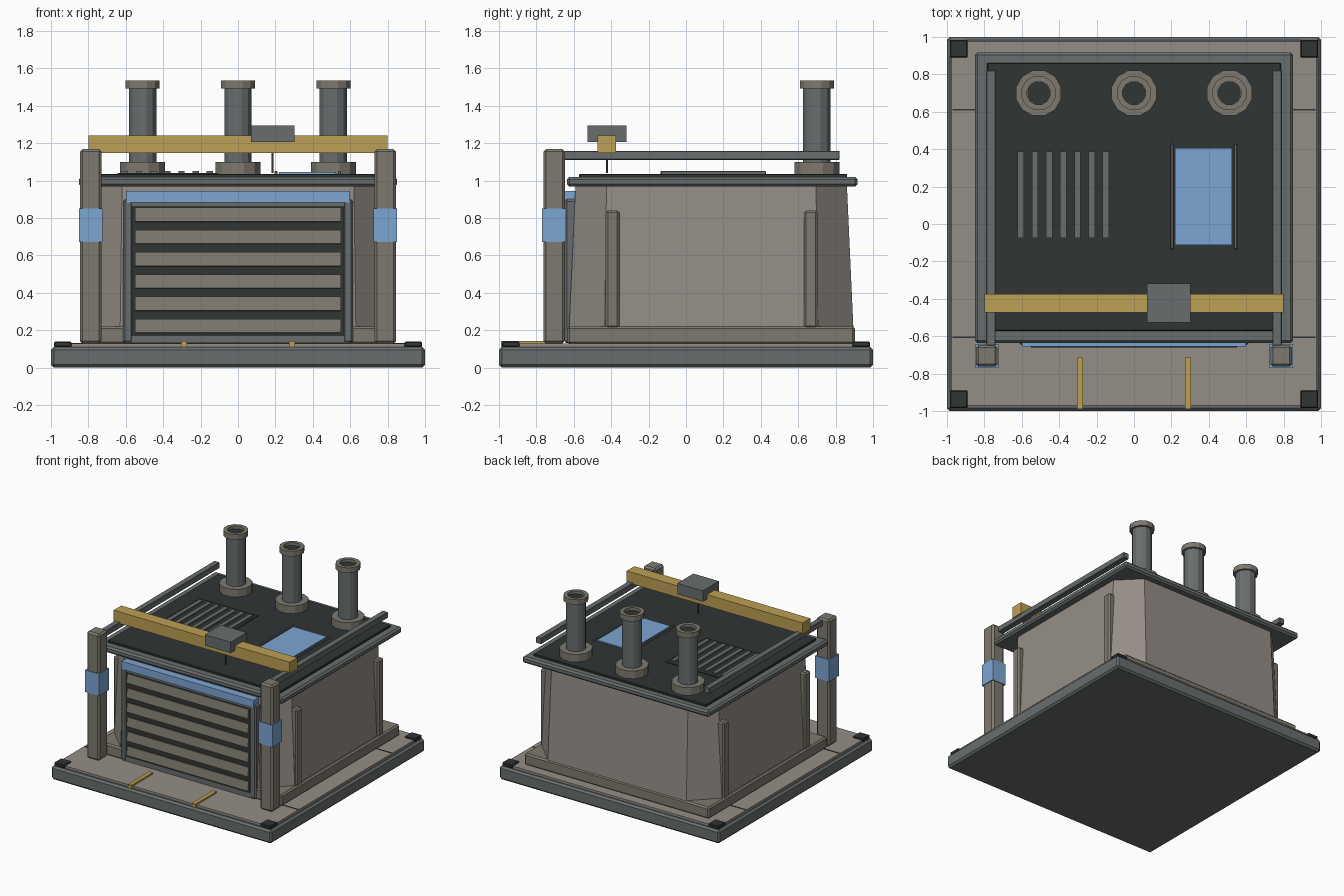
import bpy, bmesh, math

if "Cube" in bpy.data.objects:
    bpy.data.objects.remove(bpy.data.objects["Cube"])

def mat(name, r, g, b):
    m = bpy.data.materials.new(name)
    m.diffuse_color = (r, g, b, 1)
    m.use_nodes = True
    m.node_tree.nodes["Principled BSDF"].inputs["Base Color"].default_value = m.diffuse_color
    return m

STONE = mat("stone", .30, .27, .24)
TAN = mat("tan", .21, .195, .16)
STEEL = mat("steel", .14, .155, .155)
DARK = mat("dark", .03, .035, .034)
YELLOW = mat("yellow", .50, .35, .09)
BLUE = mat("blue", .20, .38, .65)

def finish(name, bm, m, bevel=0):
    bmesh.ops.recalc_face_normals(bm, faces=bm.faces[:])
    me = bpy.data.meshes.new(name)
    bm.to_mesh(me)
    bm.free()
    me.materials.append(m)
    ob = bpy.data.objects.new(name, me)
    bpy.context.collection.objects.link(ob)
    if bevel:
        mod = ob.modifiers.new("bevel", 'BEVEL')
        mod.width = bevel
        mod.segments = 1
    return ob

def box(name, x, y, z, m, bevel=0, tilt=0):
    """Box from (min, max) ranges, optionally tilted about x."""
    bm = bmesh.new()
    bmesh.ops.create_cube(bm, size=1)
    for v in bm.verts:
        v.co = [v.co[i] * (r[1] - r[0]) for i, r in enumerate((x, y, z))]
    ob = finish(name, bm, m, bevel)
    ob.location = [(r[0] + r[1]) / 2 for r in (x, y, z)]
    ob.rotation_euler.x = tilt
    return ob

def loft(name, rings, m):
    """Solid through stacked rings of equal point count."""
    bm = bmesh.new()
    vs = [[bm.verts.new(p) for p in ring] for ring in rings]
    n = len(rings[0])
    for a, b in zip(vs, vs[1:]):
        for i in range(n):
            bm.faces.new((a[i], a[(i + 1) % n], b[(i + 1) % n], b[i]))
    bm.faces.new(vs[0][::-1])
    bm.faces.new(vs[-1])
    return finish(name, bm, m)

def octagon(hx, hy, c, cy, z):
    q = [(hx, hy - c), (hx - c, hy), (c - hx, hy), (-hx, hy - c),
         (-hx, c - hy), (c - hx, -hy), (hx - c, -hy), (hx, c - hy)]
    return [(x, y + cy, z) for x, y in q]

def turned(name, profile, x, y, m, n=12):
    """Lathe of (radius, z) points."""
    return loft(name, [[(x + r * math.cos(2 * math.pi * (i + .5) / n),
                         y + r * math.sin(2 * math.pi * (i + .5) / n), z)
                        for i in range(n)] for r, z in profile], m)

# Ground slab, floor plate, seams, corner pads and guide stripes
box("base_slab", (-1, 1), (-1, 1), (0, .11), STEEL, .015)
box("floor_plate", (-.975, .975), (-.97, .975), (.10, .128), STONE)
for y in (-.605, .61):
    box("floor_seam", (-.97, .97), (y - .004, y + .004), (.12, .131), DARK)
for sx in (-1, 1):
    for sy in (-1, 1):
        cx, cy = .937 * sx, .937 * sy
        box("corner_pad", (cx - .047, cx + .047), (cy - .047, cy + .047), (.11, .138), DARK, .005)
    box("guide_stripe", (.29 * sx - .016, .29 * sx + .016), (-.99, -.715), (.11, .142), YELLOW)

# Building: plinth, tapered chamfered walls, roof rim and deck
CY = .135
box("plinth", (-.84, .84), (CY - .77, CY + .768), (.125, .22), TAN, .012)
loft("walls", [octagon(.82, .76, .19, CY, .21), octagon(.785, .725, .165, CY, .98)], STONE)
box("roof_rim", (-.85, .85), (-.637, .918), (.967, 1.02), STEEL, .014)
box("roof_deck", (-.785, .785), (-.572, .862), (1.0, 1.036), DARK, .004)

# Side pilasters
for s in (-1, 1):
    for y in (-.393, .667):
        x = sorted((.74 * s, .835 * s))
        box("pilaster", x, (y - .037, y + .037), (.21, .84), TAN, .012)

# Front shutter: frame, dark recess, slats and blue header
for s in (-1, 1):
    box("door_jamb", sorted((.56 * s, .615 * s)), (-.648, -.56), (.13, .90), STEEL, .012)
box("door_lintel", (-.60, .60), (-.645, -.56), (.865, .90), STEEL)
box("door_sill", (-.60, .60), (-.645, -.56), (.13, .17), STEEL)
box("door_recess", (-.567, .567), (-.642, -.57), (.165, .872), DARK)
for i in range(6):
    z = .222 + .119 * i
    box("door_slat", (-.552, .552), (-.656, -.632), (z - .037, z + .037), TAN, 0, math.radians(-8))
box("door_header_light", (-.60, .60), (-.655, -.56), (.882, .945), BLUE)

# Gantry: posts with blue bands, rails, beam, trolley and cable
for s in (-1, 1):
    box("gantry_post", sorted((.73 * s, .845 * s)), (-.763, -.647), (.128, 1.168), TAN, .014)
    box("post_band", sorted((.724 * s, .851 * s)), (-.769, -.641), (.67, .85), BLUE)
    box("gantry_rail", sorted((.74 * s, .79 * s)), (-.65, .822), (1.11, 1.158), STEEL, .004)
box("gantry_beam", (-.80, .80), (-.472, -.373), (1.147, 1.242), YELLOW)
box("trolley", (.07, .302), (-.527, -.318), (1.205, 1.294), STEEL)
box("hoist_cable", (.18, .19), (-.428, -.418), (1.04, 1.21), DARK)

# Chimneys: flange, stack, hollow cap and dark flue
for x in (-.51, 0, .51):
    turned("chimney_flange", [(.125, 1.02), (.125, 1.10)], x, .70, TAN)
    turned("chimney_stack", [(.076, 1.09), (.076, 1.50)], x, .70, STEEL)
    turned("chimney_cap", [(.076, 1.492), (.094, 1.492), (.094, 1.535),
                           (.063, 1.535), (.063, 1.505)], x, .70, TAN)
    turned("chimney_flue", [(.0625, 1.49), (.0625, 1.512)], x, .70, DARK)

# Roof vent with fins
box("vent_tray", (-.645, -.11), (-.10, .42), (1.03, 1.041), DARK)
for i in range(7):
    x = -.605 + .0757 * i
    box("vent_fin", (x - .017, x + .017), (-.075, .388), (1.03, 1.052), STEEL)

# Skylight with side rails
box("skylight_glass", (.22, .525), (-.112, .405), (1.03, 1.045), BLUE)
for x in (.204, .542):
    box("skylight_rail", (x - .008, x + .008), (-.135, .428), (1.03, 1.05), STEEL, .003)
